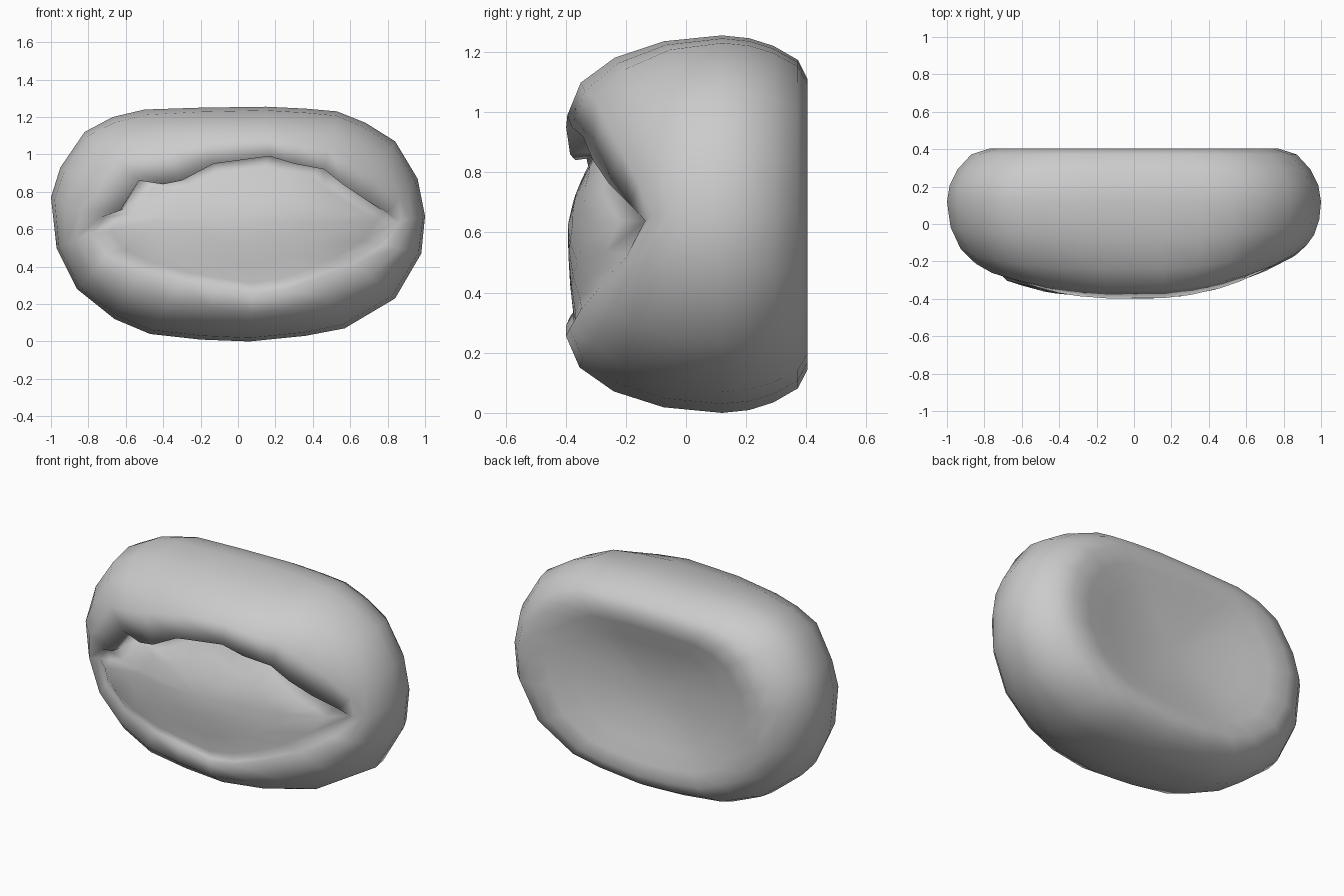
import bpy, bmesh, math

if "Cube" in bpy.data.objects:
    bpy.data.objects.remove(bpy.data.objects["Cube"])

CZ = 0.628  # height of the body's centre

# Paired points: outer silhouette (x, z) and the lip edge it curls round to (x, z)
PAIRS = [
    (0.15, 1.255, 0.17, 0.99), (0.36, 1.245, 0.30, 0.95), (0.53, 1.23, 0.46, 0.92),
    (0.68, 1.17, 0.56, 0.84), (0.84, 1.07, 0.68, 0.76), (0.96, 0.87, 0.80, 0.69),
    (1.00, 0.67, 0.87, 0.64), (0.98, 0.47, 0.78, 0.52), (0.84, 0.23, 0.62, 0.42),
    (0.57, 0.07, 0.43, 0.34), (0.36, 0.03, 0.25, 0.28), (0.06, 0.00, 0.08, 0.255),
    (-0.20, 0.01, -0.12, 0.29), (-0.47, 0.04, -0.30, 0.32), (-0.66, 0.12, -0.52, 0.38),
    (-0.86, 0.28, -0.70, 0.46), (-0.97, 0.50, -0.80, 0.58), (-1.00, 0.77, -0.74, 0.66),
    (-0.95, 0.93, -0.63, 0.70), (-0.82, 1.12, -0.53, 0.86), (-0.67, 1.20, -0.40, 0.84),
    (-0.50, 1.24, -0.30, 0.86), (-0.20, 1.25, -0.13, 0.95),
]


def lip_y(x):
    return -0.4 + 0.25 * (abs(x + 0.02) / 0.87) ** 2.5


def panel_y(x, z):
    dz = (z - 0.58) / 0.28
    return -0.392 + 0.22 * (abs(x + 0.05) / 0.87) ** 2.8 + (0.09 if dz > 0 else 0.022) * dz * dz


def back_ring(scale, y):
    return [(ox * scale, y, CZ + (oz - CZ) * scale) for ox, oz, _, _ in PAIRS]


def side_ring(angle):
    c, s = math.cos(angle), math.sin(angle)
    return [(rx + (ox - rx) * c, 0.12 + (lip_y(rx) - 0.12) * s, rz + (oz - rz) * c)
            for ox, oz, rx, rz in PAIRS]


def groove_ring():
    # deep fold under the upper lip, faint crease at the middle of the lower lip
    ring = []
    for _, _, rx, rz in PAIRS:
        w = min(max((rz - 0.64) / 0.2, 0), 1)
        crease = 0.03 * max(0, 1 - abs(rx) / 0.5) if rz < 0.5 else 0
        ring.append((rx * 0.97, lip_y(rx) + crease + 0.15 * w,
                     CZ + (rz - CZ) * 0.96 + 0.03 * w))
    return ring


def panel_ring(scale):
    ring = []
    for _, _, rx, rz in PAIRS:
        x, z = rx * scale, CZ + (rz - CZ) * scale
        ring.append((x, panel_y(x, z), z))
    return ring


# Shallow dished back, rounded rim, front lips, fold and bulging inner panel
rings = [back_ring(s, y) for s, y in
         [(0.25, 0.318), (0.48, 0.352), (0.65, 0.388), (0.77, 0.404),
          (0.87, 0.372), (0.945, 0.29), (0.985, 0.21)]]
rings += [side_ring(math.radians(a)) for a in (0, 22, 44, 66, 90)]
rings += [groove_ring()] + [panel_ring(s) for s in (0.85, 0.6, 0.3)]

bm = bmesh.new()
loops = [[bm.verts.new(p) for p in ring] for ring in rings]
n = len(PAIRS)
for a, b in zip(loops, loops[1:]):
    for i in range(n):
        j = (i + 1) % n
        bm.faces.new((a[i], a[j], b[j], b[i]))
for loop, y in ((loops[0], 0.305), (loops[-1], -0.392)):
    centre = bm.verts.new((0, y, CZ))
    for i in range(n):
        bm.faces.new((loop[i], loop[(i + 1) % n], centre))
bmesh.ops.recalc_face_normals(bm, faces=bm.faces)
for f in bm.faces:
    f.smooth = True

mesh = bpy.data.meshes.new("folded_body")
bm.to_mesh(mesh)
bm.free()
body = bpy.data.objects.new("folded_body", mesh)
bpy.context.collection.objects.link(body)
